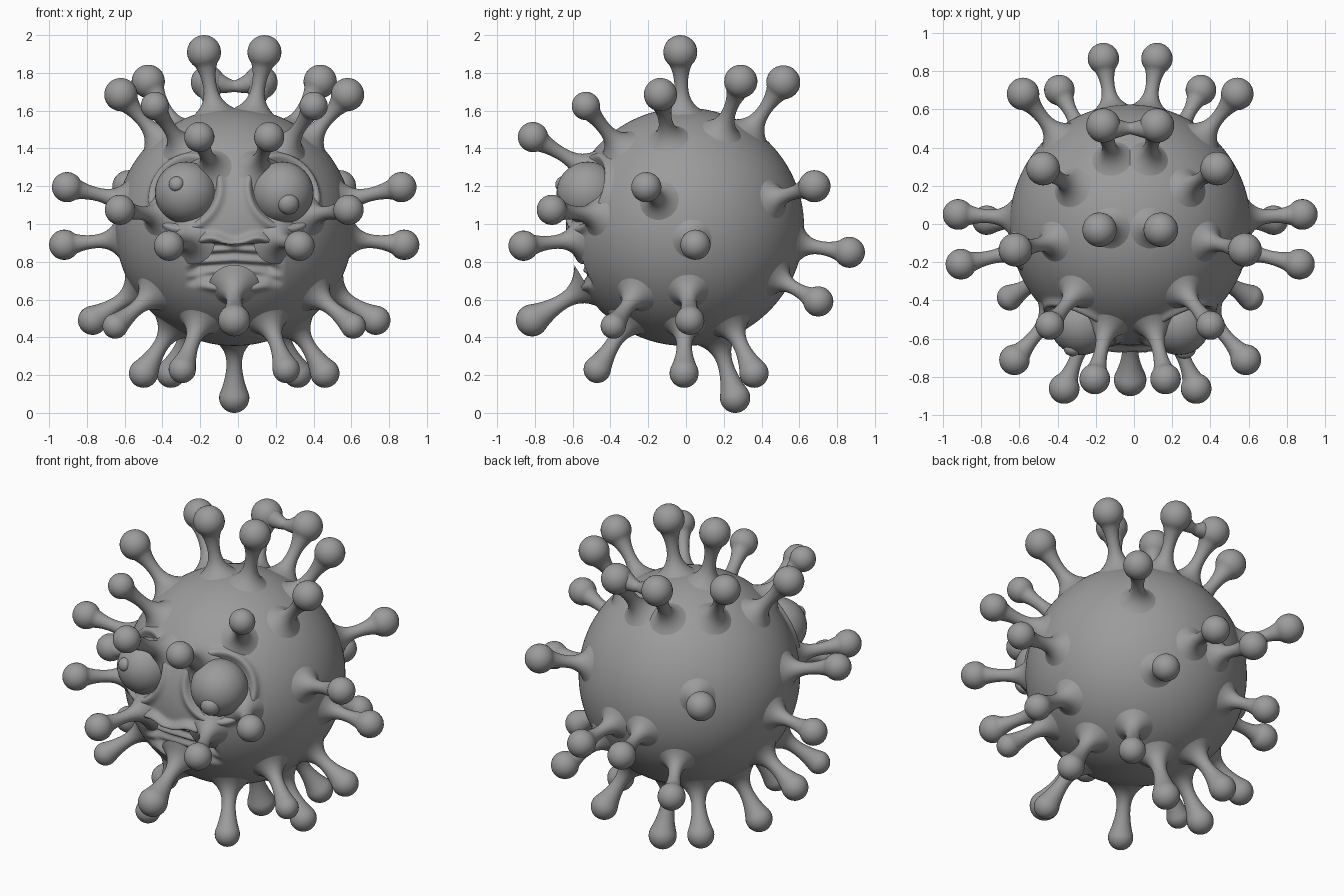
import bpy, bmesh, math
from mathutils import Vector, Matrix

cube = bpy.data.objects.get("Cube")
if cube:
    bpy.data.objects.remove(cube, do_unlink=True)

CENTRE = Vector((-0.02, -0.005, 0.985))
RADIUS = 0.63

grey = bpy.data.materials.new("plain_grey")
grey.use_nodes = True
grey.diffuse_color = (0.33, 0.33, 0.33, 1)
grey.node_tree.nodes["Principled BSDF"].inputs["Base Color"].default_value = (0.33, 0.33, 0.33, 1)


def finish(bm, name, location=CENTRE):
    """Turn a bmesh into a smooth grey object."""
    bmesh.ops.recalc_face_normals(bm, faces=bm.faces)
    for f in bm.faces:
        f.smooth = True
    mesh = bpy.data.meshes.new(name)
    bm.to_mesh(mesh)
    bm.free()
    mesh.materials.append(grey)
    obj = bpy.data.objects.new(name, mesh)
    obj.location = location
    bpy.context.collection.objects.link(obj)
    return obj


def step(a, b, v):
    t = min(max((v - a) / (b - a), 0), 1)
    return t * t * (3 - 2 * t)


def bump(v, width):
    return math.exp(-(v / width) ** 2)


# Body: a fine sphere with eye sockets, lips and an open mouth pressed into it
EYE = Vector((0.255, -0.515, 0.18))
EYE_RADIUS = 0.165


def face_relief(p):
    if p.y > 0:
        return 0
    x, z = abs(p.x), p.z
    d = (Vector((x, p.y, z)) - EYE).length
    rise = 0.022 * bump(d - 0.2, 0.022) - 0.02 * bump(d - 0.165, 0.015)
    # mouth hollow with folds
    side = 1 - step(0.2, 0.27, x)
    hollow = side * step(-0.33, -0.26, z) * (1 - step(-0.11, -0.08, z))
    folds = 0.012 * math.cos(z * 100 + 6 * x)
    rise += hollow * (folds - 0.055)
    # wavy upper lip and soft lower lip
    lip = -0.072 + 0.016 * math.cos((x - 0.12) * 26)
    rise += 0.045 * bump(z - lip, 0.022) * (1 - step(0.15, 0.24, x))
    rise += 0.018 * bump(z + 0.325 - x * x, 0.025) * side
    return rise


bm = bmesh.new()
bmesh.ops.create_icosphere(bm, subdivisions=7, radius=RADIUS)
for v in bm.verts:
    v.co += v.co.normalized() * face_relief(v.co)
finish(bm, "body")


# Eyes, each with a pupil bump
def ball(name, centre, radius, direction=Vector((0, 0, 1)), stretch=1):
    bm = bmesh.new()
    bmesh.ops.create_uvsphere(bm, u_segments=40, v_segments=24, radius=radius)
    turn = direction.to_track_quat('Z', 'Y').to_matrix().to_4x4()
    bm.transform(turn @ Matrix.Diagonal((1, 1, stretch, 1)))
    finish(bm, name, CENTRE + centre)


for side, s, aim, size in (("right", -1, (-0.055, -0.147, 0.05), 0.04),
                           ("left", 1, (0.035, -0.148, -0.065), 0.055)):
    centre = Vector((s * EYE.x, EYE.y, EYE.z))
    aim = Vector(aim)
    ball(side + "_eye", centre, EYE_RADIUS)
    ball(side + "_pupil", centre + aim * 0.95, size, aim, 0.75)


# Knobbed stalks: a revolved profile with a flared foot and a round or drop tip
def stalk(name, tip, radius, drop):
    length = tip.length
    end = math.radians(112 if drop else 138)
    power = 3 if drop else 5
    foot = 0.605
    top = length + radius * math.cos(end)
    profile = []
    for i in range(16):
        f = i / 16
        blend = f ** power
        r = (0.033 + 0.1 * (1 - f) ** 5) * (1 - blend) + radius * math.sin(end) * blend
        profile.append((r, foot + (top - foot) * f))
    for i in range(15):
        a = end * (1 - i / 14)
        profile.append((radius * math.sin(a), length + radius * math.cos(a)))
    bm = bmesh.new()
    verts = [bm.verts.new((r, 0, h)) for r, h in profile]
    edges = [bm.edges.new(pair) for pair in zip(verts, verts[1:])]
    bmesh.ops.spin(bm, geom=verts + edges, axis=(0, 0, 1), cent=(0, 0, 0),
                   angle=math.tau, steps=28)
    bmesh.ops.remove_doubles(bm, verts=bm.verts, dist=0.0005)
    bm.transform(tip.to_track_quat('Z', 'Y').to_matrix().to_4x4())
    finish(bm, name)


# Tip centres of the mirrored pairs: x, y, height, tip radius
PAIRS = {
    "crown": (0.16, -0.03, 1.91, 0.09),
    "upper_rear": (0.455, 0.29, 1.755, 0.088),
    "upper_side": (0.60, -0.135, 1.685, 0.088),
    "bridged": (0.14, 0.515, 1.75, 0.09),
    "upper_front": (0.42, -0.53, 1.625, 0.075),
    "brow": (0.185, -0.81, 1.46, 0.08),
    "side_high": (0.885, -0.21, 1.195, 0.08),
    "side_low": (0.9, 0.05, 0.89, 0.08),
    "cheek": (0.605, -0.71, 1.075, 0.08),
    "mouth_corner": (0.345, -0.86, 0.885, 0.08),
    "back_high": (0.56, 0.68, 1.2, 0.085),
    "back_middle": (0.14, 0.865, 0.85, 0.082),
    "back_low": (0.37, 0.7, 0.59, 0.08),
    "lower_side": (0.75, 0.02, 0.49, 0.077),
    "lower_front": (0.63, -0.385, 0.46, 0.067),
    "under_side": (0.48, -0.01, 0.21, 0.077),
    "under_front": (0.275, -0.47, 0.23, 0.072),
    "under_rear": (0.335, 0.36, 0.21, 0.077),
}
for name, (x, y, z, r) in PAIRS.items():
    for side, s in (("left", 1), ("right", -1)):
        tip = Vector((s * x, y - CENTRE.y, z - CENTRE.z))
        stalk(f"{name}_stalk_{side}", tip, r, z < 0.55)

# Single stalks on the centre line
stalk("chin_stalk", Vector((0, -0.81, -0.495)), 0.085, True)
stalk("bottom_stalk", Vector((0, 0.265, -0.905)), 0.08, True)

# Sagging bridge that joins the two rear crown knobs
curve = bpy.data.curves.new("knob_bridge", 'CURVE')
curve.dimensions = '3D'
curve.bevel_depth = 0.04
curve.bevel_resolution = 6
spline = curve.splines.new('BEZIER')
spline.bezier_points.add(2)
for point, (x, z, width) in zip(spline.bezier_points,
                                ((-0.12, 0.77, 1.6), (0, 0.745, 0.75), (0.12, 0.77, 1.6))):
    point.co = (x, 0.505, z)
    point.radius = width
    point.handle_left_type = point.handle_right_type = 'AUTO'
curve.materials.append(grey)
bridge = bpy.data.objects.new("knob_bridge", curve)
bridge.location = CENTRE
bpy.context.collection.objects.link(bridge)
